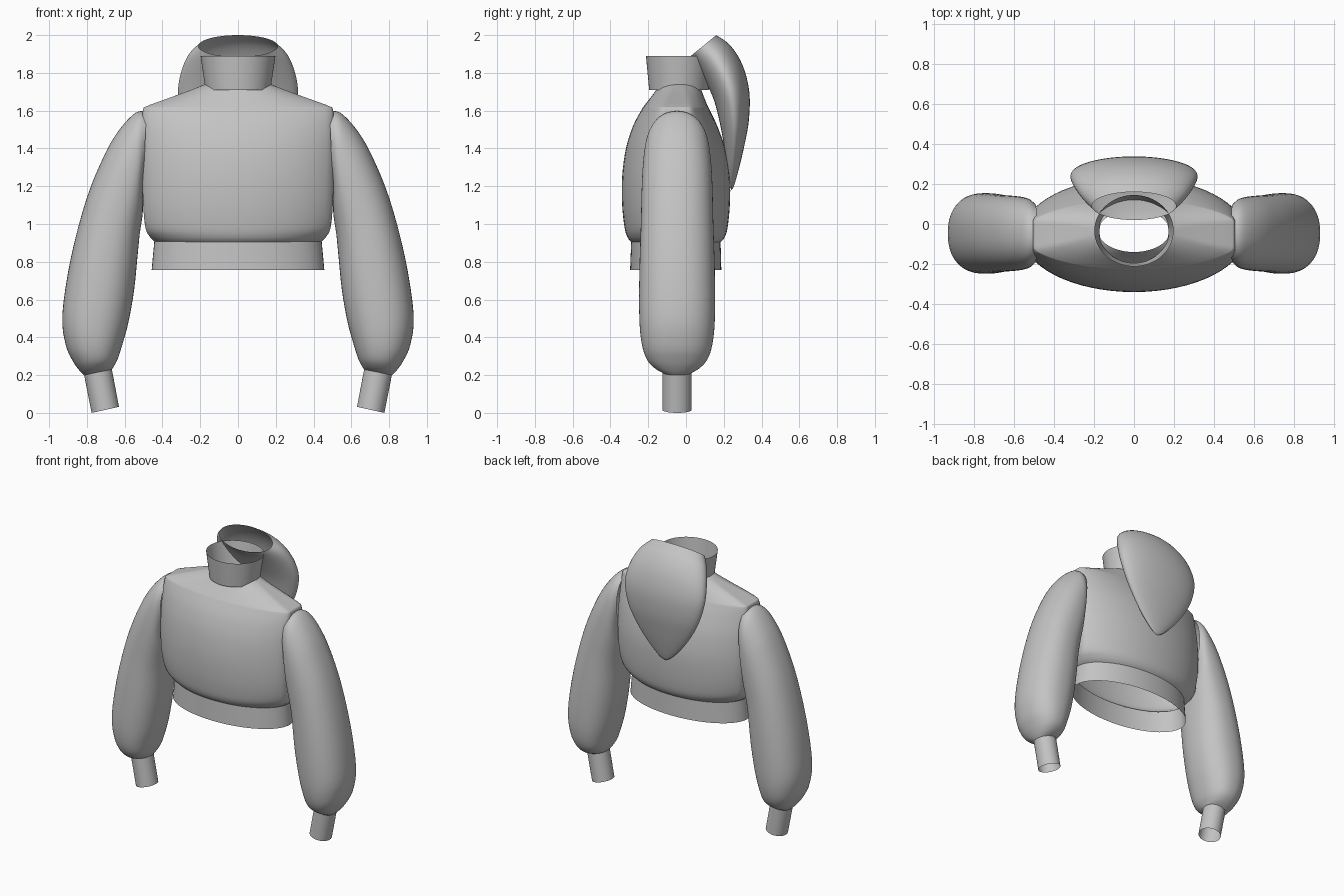
import bpy, bmesh, math
from mathutils import Vector

if "Cube" in bpy.data.objects:
    bpy.data.objects.remove(bpy.data.objects["Cube"])

fabric = bpy.data.materials.new("grey_fabric")
fabric.diffuse_color = (0.55, 0.55, 0.55, 1)
fabric.use_nodes = True
fabric.node_tree.nodes["Principled BSDF"].inputs["Base Color"].default_value = fabric.diffuse_color


def smooth_rows(rows, steps):
    """Catmull-Rom interpolation of station rows."""
    out = []
    for i in range(len(rows) - 1):
        p = [rows[max(0, min(len(rows) - 1, i + k))] for k in (-1, 0, 1, 2)]
        for s in range(steps):
            t = s / steps
            out.append([0.5 * (2 * b + (c - a) * t + (2 * a - 5 * b + 4 * c - d) * t * t
                               + (3 * b - a - 3 * c + d) * t ** 3)
                        for a, b, c, d in zip(*p)])
    return out + [list(rows[-1])]


def ring(c, u, v, n=2.0, clip=1.0, count=64):
    """Superellipse around c with half axes u and v, cut flat at clip along u."""
    pts = []
    for i in range(count):
        a = 2 * math.pi * i / count
        cu = math.copysign(abs(math.cos(a)) ** (2 / n), math.cos(a))
        sv = math.copysign(abs(math.sin(a)) ** (2 / n), math.sin(a))
        pts.append(Vector(c) + Vector(u) * max(-clip, min(clip, cu)) + Vector(v) * sv)
    return pts


def loft(name, rings, angle=40):
    """Open shell through the rings."""
    bm = bmesh.new()
    loops = [[bm.verts.new(p) for p in r] for r in rings]
    for a, b in zip(loops, loops[1:]):
        for i in range(len(a)):
            j = (i + 1) % len(a)
            bm.faces.new((a[i], a[j], b[j], b[i]))
    bmesh.ops.remove_doubles(bm, verts=bm.verts, dist=0.0005)
    bmesh.ops.recalc_face_normals(bm, faces=bm.faces)
    # make the shell face outwards
    mid = sum((v.co for v in bm.verts), Vector()) / len(bm.verts)
    if sum((f.calc_center_median() - mid).dot(f.normal) * f.calc_area() for f in bm.faces) < 0:
        bmesh.ops.reverse_faces(bm, faces=bm.faces)
    me = bpy.data.meshes.new(name)
    bm.to_mesh(me)
    bm.free()
    me.materials.append(fabric)
    ob = bpy.data.objects.new(name, me)
    bpy.context.collection.objects.link(ob)
    bpy.ops.object.select_all(action='DESELECT')
    ob.select_set(True)
    bpy.context.view_layer.objects.active = ob
    bpy.ops.object.shade_smooth_by_angle(angle=math.radians(angle))
    return ob


def level_ring(z, hw, y0, y1, k=1.0):
    """Horizontal ring; k > 1 gives flat sides at half width hw."""
    return ring((0, (y0 + y1) / 2, z), (hw * k, 0, 0), (0, (y1 - y0) / 2, 0), clip=1 / k)


# body: z, half width, front y, back y, side flattening
body = [(0.905, 0.44, -0.29, 0.185, 1.0), (0.93, 0.465, -0.31, 0.205, 1.03),
        (0.98, 0.49, -0.325, 0.22, 1.07), (1.1, 0.502, -0.338, 0.232, 1.1),
        (1.25, 0.506, -0.338, 0.232, 1.11), (1.4, 0.507, -0.318, 0.207, 1.11),
        (1.52, 0.506, -0.28, 0.165, 1.11), (1.605, 0.503, -0.235, 0.125, 1.11),
        (1.625, 0.48, -0.222, 0.115, 1.11), (1.66, 0.385, -0.195, 0.1, 1.09),
        (1.70, 0.275, -0.165, 0.085, 1.05), (1.738, 0.178, -0.14, 0.07, 1.0)]
loft("body", [level_ring(*r) for r in smooth_rows(body, 4)])

# waistband and collar
loft("waistband", [level_ring(0.91, 0.443, -0.29, 0.183), level_ring(0.757, 0.457, -0.296, 0.187)])
loft("collar", [level_ring(1.71, 0.172, -0.195, 0.12), level_ring(1.89, 0.198, -0.212, 0.145)])

# hood: front y, front z, back y, back z, half width
hood = [(0.02, 1.885, 0.16, 2.0, 0.21), (0.06, 1.83, 0.235, 1.945, 0.265),
        (0.11, 1.74, 0.30, 1.84, 0.305), (0.15, 1.65, 0.335, 1.70, 0.317),
        (0.18, 1.53, 0.333, 1.55, 0.285), (0.20, 1.42, 0.31, 1.42, 0.225),
        (0.215, 1.30, 0.282, 1.30, 0.14), (0.23, 1.21, 0.255, 1.205, 0.05),
        (0.24, 1.18, 0.24, 1.18, 0.0)]
loft("hood", [ring((0, (a + c) / 2, (b + d) / 2), (w, 0, 0), (0, (c - a) / 2, (d - b) / 2))
              for a, b, c, d, w in smooth_rows(hood, 4)])

# sleeve: inner x, inner z, outer x, outer z, half depth
sleeve = [(0.50, 1.22, 0.485, 1.595, 0.145), (0.503, 1.15, 0.54, 1.59, 0.17),
          (0.505, 1.05, 0.62, 1.51, 0.182), (0.52, 0.95, 0.70, 1.38, 0.188),
          (0.53, 0.85, 0.80, 1.14, 0.192), (0.55, 0.65, 0.885, 0.82, 0.2),
          (0.58, 0.48, 0.93, 0.52, 0.2), (0.61, 0.37, 0.912, 0.36, 0.187),
          (0.635, 0.29, 0.875, 0.275, 0.16), (0.655, 0.25, 0.84, 0.225, 0.118),
          (0.668, 0.23, 0.815, 0.20, 0.076)]
cuff = [(0.668, 0.232, 0.815, 0.202, 0.077), (0.63, 0.032, 0.775, 0.0, 0.077)]


def arm_rings(rows, side, n):
    return [ring((side * (a + c) / 2, -0.047, (b + d) / 2),
                 (side * (c - a) / 2, 0, (d - b) / 2), (0, h, 0), n)
            for a, b, c, d, h in rows]


for side, label in ((1, "left"), (-1, "right")):
    loft(label + "_sleeve", arm_rings(smooth_rows(sleeve, 4), side, 2.25), 50)
    loft(label + "_cuff", arm_rings(cuff, side, 2.0))
